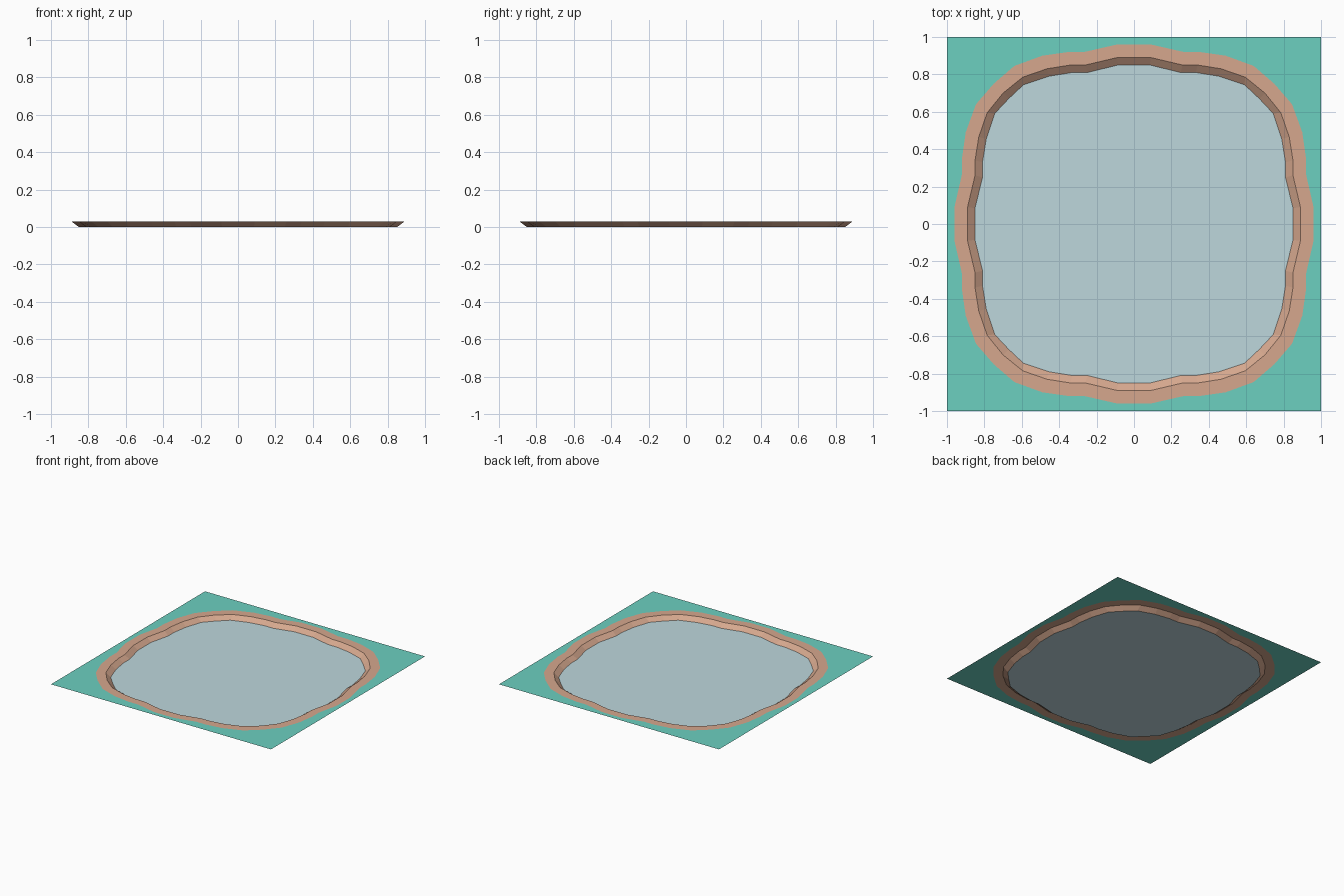
import bpy, bmesh

if "Cube" in bpy.data.objects:
    bpy.data.objects.remove(bpy.data.objects["Cube"])


def outline(octant):
    """Closed loop from one octant (axis to diagonal), mirrored around."""
    quad = octant + [(y, x) for x, y in reversed(octant[:-1])]
    pts = []
    for _ in range(4):
        pts += quad
        quad = [(y, -x) for x, y in quad]
    return pts


def material(name, rgb):
    m = bpy.data.materials.new(name)
    m.diffuse_color = (*rgb, 1)
    m.use_nodes = True
    m.node_tree.nodes["Principled BSDF"].inputs["Base Color"].default_value = m.diffuse_color
    return m


def build(name, loops, mat, cap=False):
    """Bridge successive (outline, z) loops; optionally fill the last one."""
    bm = bmesh.new()
    rings = [[bm.verts.new((x, y, z)) for x, y in pts] for pts, z in loops]
    for a, b in zip(rings, rings[1:]):
        n = len(a)
        for i in range(n):
            j = (i + 1) % n
            bm.faces.new((a[j], a[i], b[i], b[j]))
    if cap:
        bm.faces.new(rings[-1][::-1])
    bm.normal_update()
    me = bpy.data.meshes.new(name)
    bm.to_mesh(me)
    bm.free()
    me.materials.append(mat)
    ob = bpy.data.objects.new(name, me)
    bpy.context.collection.objects.link(ob)
    return ob


H = 0.03
rim_out = outline([(.09, .96), (.265, .92), (.35, .92), (.49, .90), (.64, .845), (.75, .75)])
rim_in = outline([(.09, .89), (.26, .85), (.34, .85), (.465, .83), (.595, .785), (.70, .70)])
floor = outline([(.085, .85), (.25, .81), (.33, .81), (.455, .79), (.59, .745), (.67, .67)])
# Square border: shoreline pushed radially out to the tile edge
square = [(x / max(abs(x), abs(y)), y / max(abs(x), abs(y))) for x, y in rim_out]

grass = material("grass", (.15, .63, .53))
earth = material("earth", (.67, .39, .27))
water = material("water", (.51, .68, .72))

build("ground_border", [(square, H), (rim_out, H)], grass)
build("bank", [(rim_out, H), (rim_in, H), (floor, 0)], earth)
build("water_surface", [(floor, 0)], water, cap=True)
